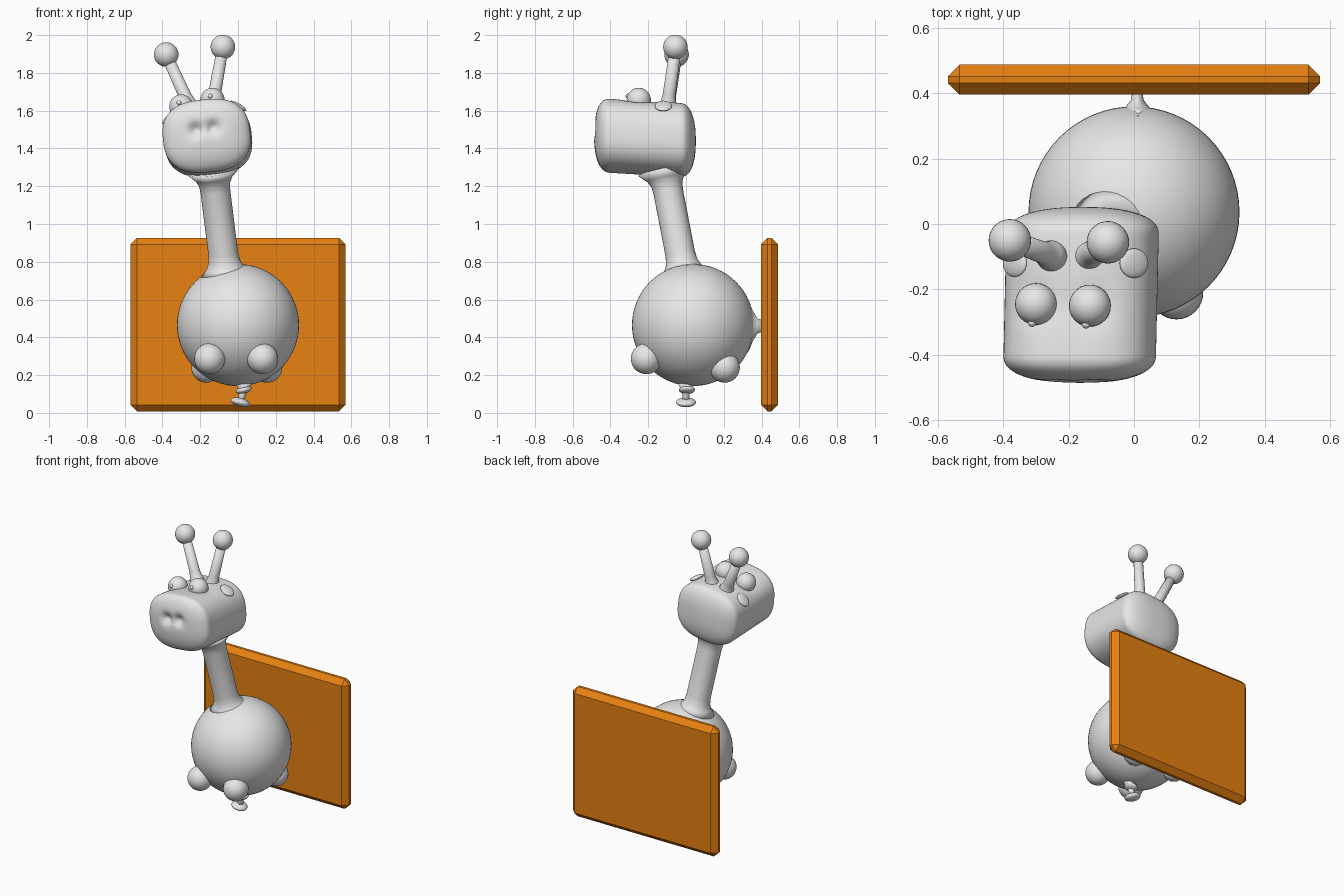
import bpy, bmesh
from math import sin, cos, pi, radians, exp
from mathutils import Vector, Matrix, Euler

cube = bpy.data.objects.get("Cube")
if cube:
    bpy.data.objects.remove(cube)


def material(name, rgb):
    m = bpy.data.materials.new(name)
    m.use_nodes = True
    m.diffuse_color = (*rgb, 1)
    m.node_tree.nodes["Principled BSDF"].inputs["Base Color"].default_value = (*rgb, 1)
    return m


GREY = material("light grey", (0.8, 0.8, 0.8))
ORANGE = material("orange", (0.8, 0.22, 0.006))


def finish(name, bm, mat=GREY, smooth=True):
    bmesh.ops.recalc_face_normals(bm, faces=bm.faces)
    for f in bm.faces:
        f.smooth = smooth
    mesh = bpy.data.meshes.new(name)
    bm.to_mesh(mesh)
    bm.free()
    mesh.materials.append(mat)
    ob = bpy.data.objects.new(name, mesh)
    bpy.context.collection.objects.link(ob)
    return ob


def ball(name, centre, size, turn=(0, 0, 0), seg=32):
    size = size if isinstance(size, tuple) else (size,) * 3
    rot = Euler([radians(a) for a in turn]).to_matrix().to_4x4()
    bm = bmesh.new()
    bmesh.ops.create_uvsphere(bm, u_segments=seg, v_segments=seg // 2, radius=1,
                              matrix=Matrix.Translation(centre) @ rot @ Matrix.Diagonal((*size, 1)))
    return finish(name, bm)


def loft(rings):
    bm = bmesh.new()
    loops = [[bm.verts.new(p) for p in ring] for ring in rings]
    n = len(loops[0])
    for a, b in zip(loops, loops[1:]):
        for i in range(n):
            bm.faces.new((a[i], a[(i + 1) % n], b[(i + 1) % n], b[i]))
    bm.faces.new(loops[0])
    bm.faces.new(loops[-1])
    return bm


def tube(name, start, end, profile, flat=1, seg=32):
    """Round limb; profile holds (fraction along, radius)."""
    start, end = Vector(start), Vector(end)
    q = (end - start).to_track_quat('Z', 'Y')
    rings = [[start.lerp(end, t) + q @ Vector((r * cos(2 * pi * i / seg),
                                               r * flat * sin(2 * pi * i / seg), 0))
              for i in range(seg)] for t, r in profile]
    return finish(name, loft(rings))


# Backing board with chamfered edges
bm = bmesh.new()
bmesh.ops.create_cube(bm, size=1, matrix=Matrix.Translation((0, 0.442, 0.467))
                      @ Matrix.Diagonal((1.14, 0.092, 0.92, 1)))
bmesh.ops.bevel(bm, geom=bm.edges[:], offset=0.036, segments=1, affect='EDGES', profile=0.5)
finish("backing_board", bm, ORANGE, False)

# Round body, feet and rear stub
ball("body", (0, 0.037, 0.465), 0.323, seg=64)
for side, x in (("right", -0.15), ("left", 0.13)):
    ball("front_foot_" + side, (x, -0.21, 0.287), 0.082)
    ball("back_foot_" + side, (x * 1.15 + 0.005, 0.205, 0.24), 0.08)
tube("rear_stub", (0.01, 0.33, 0.46), (0.01, 0.41, 0.46),
     [(0, 0.07), (0.3, 0.04), (0.6, 0.02), (1, 0.014)], flat=2)

# Knot under the body
tube("knot_stem", (0.03, 0, 0.16), (0.015, 0, 0.05),
     [(0, 0.045), (0.3, 0.028), (0.6, 0.018), (1, 0.022)])
ball("knot_upper", (0.03, 0.005, 0.122), (0.043, 0.043, 0.02), (0, -15, 0))
ball("knot_lower", (0.012, 0, 0.056), (0.053, 0.053, 0.023), (0, 15, 0))

# Neck flared at both ends
tube("neck", (-0.065, -0.01, 0.735), (-0.133, -0.115, 1.28),
     [(0, 0.13), (0.06, 0.1), (0.12, 0.084), (0.2, 0.079), (0.8, 0.079),
      (0.87, 0.083), (0.93, 0.1), (1, 0.14)])

# Head: rounded barrel with domed ends
FRONT, BACK, DOME, SEG = -0.487, 0.052, 0.085, 96
stations = []
for i in range(25):
    a = (i + 0.2) / 24.2 * pi / 2
    stations.append((DOME * (1 - cos(a) ** 0.85), sin(a) ** 0.85))
path = [(FRONT + d, s) for d, s in stations]
gap = BACK - FRONT - 2 * DOME
path += [(FRONT + DOME + gap * k / 24, 1) for k in range(1, 24)]
path += [(BACK - d, s) for d, s in reversed(stations)]
roll = Matrix.Rotation(radians(-6), 3, 'Y')


def power(v, p):
    return abs(v) ** p * (1 if v > 0 else -1)


rings = []
for y, s in path:
    t = (y - FRONT) / (BACK - FRONT)
    centre = Vector((-0.168 + 0.012 * t, y, 1.472 - 0.032 * t))
    rings.append([centre + roll @ Vector((0.232 * s * power(cos(a), 0.77), 0,
                                          0.193 * s * power(sin(a), 0.77)))
                  for a in (2 * pi * i / SEG for i in range(SEG))])
bm = loft(rings)
bmesh.ops.recalc_face_normals(bm, faces=bm.faces)
bm.normal_update()

# Nostril hollows and shallow eye sockets
EYES = [("right", Vector((-0.3, -0.245, 1.622))), ("left", Vector((-0.135, -0.25, 1.657)))]
hollows = [(Vector((-0.222, -0.48, 1.5)), 0.036, 0.035),
           (Vector((-0.132, -0.48, 1.512)), 0.036, 0.035)]
hollows += [(p, 0.07, 0.016) for _, p in EYES]
for v in bm.verts:
    push = sum(depth * exp(-((v.co - p).length / r) ** 2) for p, r, depth in hollows)
    v.co -= v.normal * push
finish("head", bm)

# Eyes with small pupils
for side, p in EYES:
    ball("eye_" + side, p, 0.064)
    ball("pupil_" + side, p + Vector((-0.012, -0.057, 0.02)), 0.013, seg=16)

# Ears
ball("ear_right", (-0.365, -0.12, 1.565), (0.05, 0.042, 0.014), (0, -45, 0))
ball("ear_left", (0.0, -0.12, 1.625), (0.05, 0.045, 0.014), (0, 30, 0))

# Horns with ball tips
for side, base, tip in (("right", (-0.245, -0.1, 1.6), (-0.38, -0.05, 1.897)),
                        ("left", (-0.14, -0.1, 1.6), (-0.08, -0.056, 1.937))):
    tube("horn_" + side, base, tip, [(0, 0.06), (0.12, 0.042), (0.25, 0.034), (1, 0.03)])
    ball("horn_tip_" + side, tip, 0.065)
